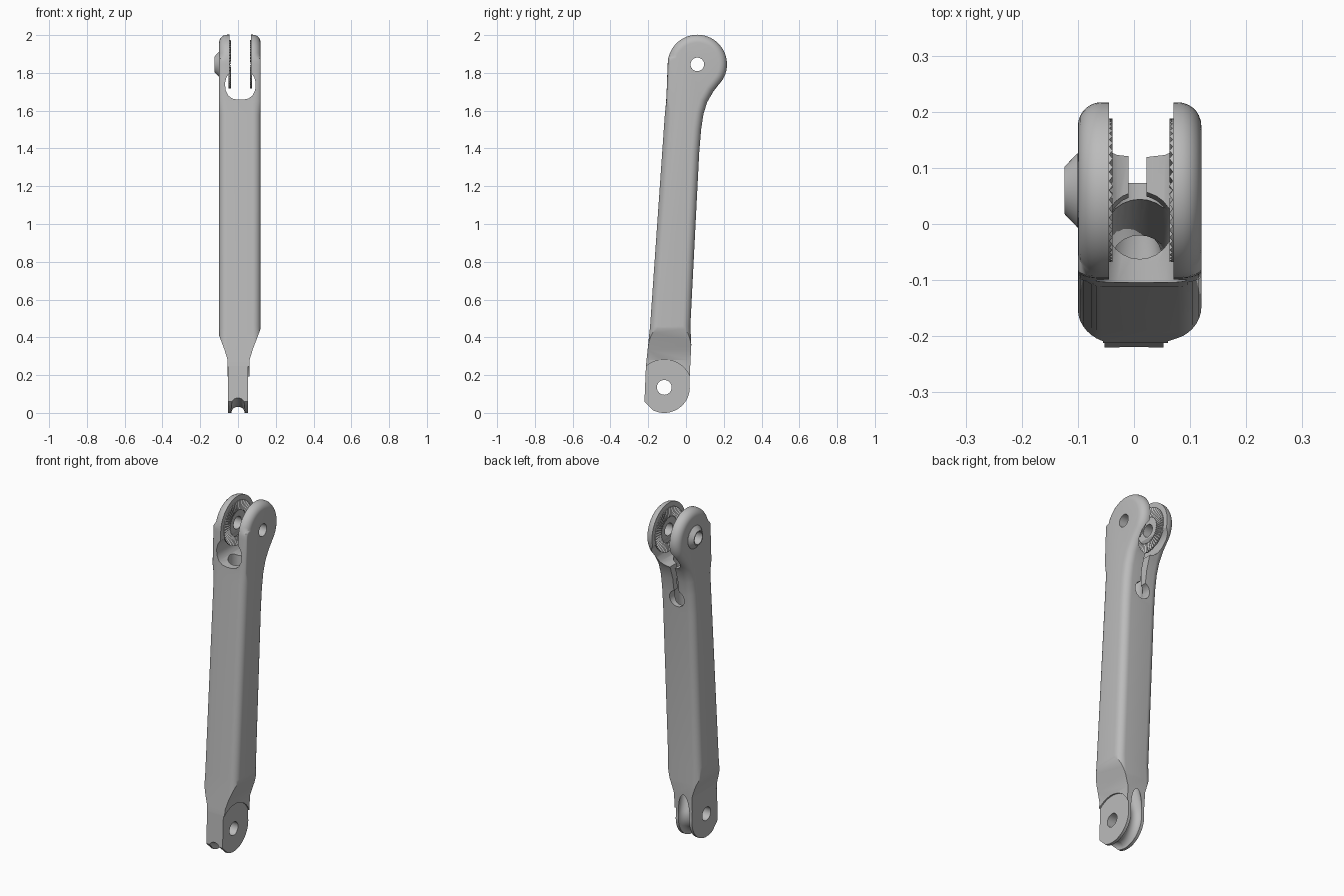
import bpy, bmesh
from math import sin, cos, pi, radians
from mathutils import Vector

if "Cube" in bpy.data.objects:
    bpy.data.objects.remove(bpy.data.objects["Cube"])

grey = bpy.data.materials.new("satin grey")
grey.use_nodes = True
COLOR = (0.5, 0.5, 0.5, 1)
grey.diffuse_color = COLOR
grey.node_tree.nodes["Principled BSDF"].inputs["Base Color"].default_value = COLOR

MID = 0.01                      # middle of the body in x
TOP = (0.06, 1.845)             # upper pivot (y, z)
LOW = (-0.115, 0.135)           # lower pivot (y, z)


def loft(name, rings, closed=False):
    """Skin a list of equal-length rings; cap the ends unless closed."""
    bm = bmesh.new()
    loops = [[bm.verts.new(p) for p in r] for r in rings]
    n = len(loops[0])
    pairs = list(zip(loops, loops[1:]))
    if closed:
        pairs.append((loops[-1], loops[0]))
    else:
        bm.faces.new(loops[0])
        bm.faces.new(loops[-1])
    for a, b in pairs:
        for i in range(n):
            j = (i + 1) % n
            bm.faces.new((a[i], a[j], b[j], b[i]))
    bmesh.ops.recalc_face_normals(bm, faces=bm.faces)
    mesh = bpy.data.meshes.new(name)
    bm.to_mesh(mesh)
    bm.free()
    mesh.materials.append(grey)
    ob = bpy.data.objects.new(name, mesh)
    bpy.context.collection.objects.link(ob)
    return ob


def arc(c, r, a, b, n):
    return [(c[0] + r * cos(radians(a + (b - a) * i / n)),
             c[1] + r * sin(radians(a + (b - a) * i / n))) for i in range(n + 1)]


def circle(c, r, n=40):
    return arc(c, r, 0, 360, n)[:-1]


def across(name, pts, x0, x1):      # (y, z) outline extruded along x
    return loft(name, [[(x, y, z) for y, z in pts] for x in (x0, x1)])


def through(name, pts, y0, y1):     # (x, z) outline extruded along y
    return loft(name, [[(x, y, z) for x, z in pts] for y in (y0, y1)])


def select(ob):
    bpy.ops.object.select_all(action='DESELECT')
    ob.select_set(True)
    bpy.context.view_layer.objects.active = ob


def cut(ob, cutter):
    cutter.hide_render = True
    mod = ob.modifiers.new("cut", 'BOOLEAN')
    mod.operation, mod.solver, mod.object = 'DIFFERENCE', 'EXACT', cutter
    select(ob)
    bpy.ops.object.modifier_apply(modifier=mod.name)
    bpy.data.objects.remove(cutter)


def smooth(ob):
    select(ob)
    bpy.ops.object.shade_smooth_by_angle(angle=radians(30))


# Link arm: side outline with rounded outer edges
outline = [(-0.22, 0.06)] + arc(LOW, 0.135, 245, 370, 20)
outline += [(0.028, 0.36), (0.023, 0.46), (0.07, 1.38), (0.08, 1.5), (0.092, 1.58),
            (0.112, 1.645), (0.144, 1.7)]
outline += arc(TOP, 0.157, -38, 180, 36)
outline += [(-0.105, 1.65), (-0.112, 1.58), (-0.19, 0.46), (-0.212, 0.25)]


def inset(pts, d):
    out = []
    for i, (y, z) in enumerate(pts):
        p = Vector((y, z))
        e0 = (p - Vector(pts[i - 1])).normalized()
        e1 = (Vector(pts[(i + 1) % len(pts)]) - p).normalized()
        t = (e0 + e1).normalized()
        # The front edge of the head is only lightly rounded
        k = 0.3 if y < -0.09 and z > 1.62 else 1
        out.append((y - t.y * d * k, z + t.x * d * k))
    return out


ROUND, HALF = 0.042, 0.11
angles = [i * pi / 14 for i in range(8)]
layers = [(-(HALF - ROUND + ROUND * sin(a)), ROUND * (1 - cos(a))) for a in reversed(angles)]
layers += [(-x, d) for x, d in reversed(layers)]
arm = loft("link_arm", [[(MID + x, y, z) for y, z in inset(outline, d)] for x, d in layers])

# Taper down to the lower lug and round its two side faces
for s in (-1, 1):
    wedge = [(0.058, -0.1), (0.058, 0.28), (0.075, 0.335), (0.122, 0.46), (0.3, 0.46), (0.3, -0.1)]
    cut(arm, through("taper_cutter", [(0.003 + s * x, z) for x, z in wedge], -0.5, 0.5))
    cut(arm, across("lug_cutter", circle(LOW, 0.147, 64), s * 0.053, s * 0.3))

# Fork gap, widening into a round pocket at its base
gap = [(-0.045, 2.1), (-0.045, 1.8), (-0.062, 1.775), (-0.069, 1.745), (-0.066, 1.71),
       (-0.052, 1.68), (-0.03, 1.664), (0.0, 1.658)]
gap += [(0.02 - x + 0.005, z) for x, z in reversed(gap)]
cut(arm, through("gap_cutter", gap, -0.5, 0.5))

# Cable passage: bore down the shaft, out behind the lug and round its rim
path = [(0.002, 1.75, 0.06), (-0.01, 1.5, 0.06), (-0.075, 0.5, 0.055),
        (-0.06, 0.38, 0.05), (-0.02, 0.29, 0.042)]
path += [(y, z, 0.036) for y, z in arc(LOW, 0.138, 25, -100, 18)]
path += [(-0.19, 0.025, 0.036), (-0.26, 0.06, 0.036)]
rings = []
for i, (y, z, r) in enumerate(path):
    a, b = path[max(i - 1, 0)], path[min(i + 1, len(path) - 1)]
    t = Vector((b[0] - a[0], b[1] - a[1])).normalized()
    cx = MID if z > 0.45 else 0
    rings.append([(cx + r * cos(2 * pi * k / 24), y - t.y * r * sin(2 * pi * k / 24),
                   z + t.x * r * sin(2 * pi * k / 24)) for k in range(24)])
cut(arm, loft("passage_cutter", rings))

# Keyhole slot in the back of the shaft
cut(arm, through("slot_cutter", [(-0.01, 1.45), (0.022, 1.45), (0.022, 1.75), (-0.01, 1.75)], 0, 0.4))
cut(arm, through("keyhole_cutter", circle((0.006, 1.46), 0.048), -0.01, 0.4))

# Pivot holes
cut(arm, across("upper_hole_cutter", circle(TOP, 0.036), -0.3, 0.3))
cut(arm, across("lower_hole_cutter", circle(LOW, 0.039), -0.3, 0.3))
smooth(arm)


def ring_profile(name, pts, n=48):
    """Turn a closed (radius, x) profile about the upper pivot."""
    return loft(name, [[(x, TOP[0] + r * cos(2 * pi * k / n), TOP[1] + r * sin(2 * pi * k / n))
                        for r, x in pts] for k in range(n)], closed=True)


# Chamfered boss on the right cheek
boss = ring_profile("pivot_boss", [(0.036, -0.09), (0.066, -0.09), (0.066, -0.101),
                                   (0.042, -0.124), (0.036, -0.124)])
smooth(boss)

# Radial locking teeth on the inner faces of the fork
for side, x0, s in (("right", -0.045, 1), ("left", 0.07, -1)):
    teeth = []
    for k in range(96):
        a = 2 * pi * k / 96
        h = 0.007 if k % 2 else 0.001
        teeth.append([(x0 + s * x, TOP[0] + r * cos(a), TOP[1] + r * sin(a))
                      for r, x in ((0.075, -0.004), (0.128, -0.004), (0.128, h), (0.075, h))])
    loft(side + "_locking_teeth", teeth, closed=True)
